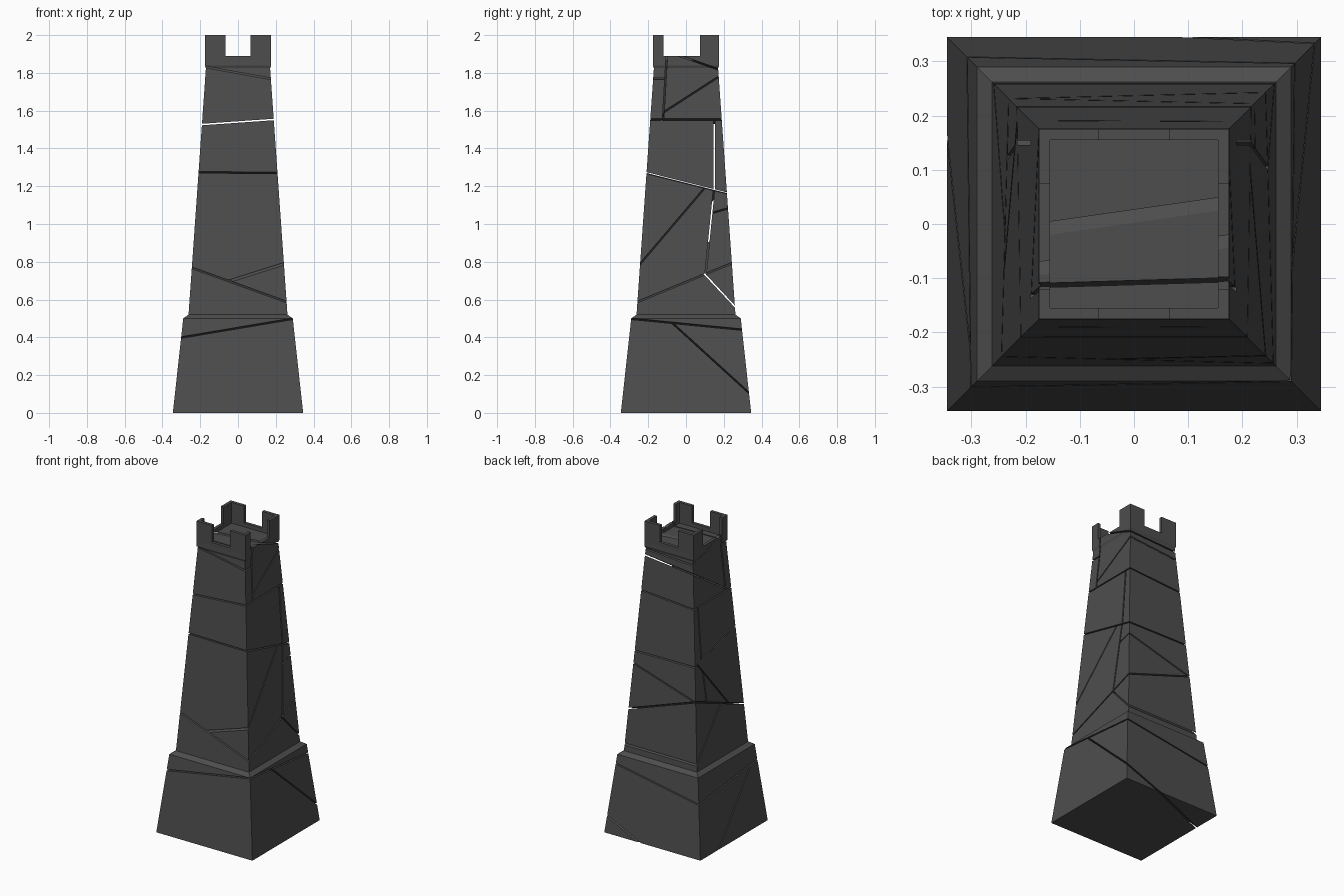
import bpy, bmesh
from mathutils import Vector

if "Cube" in bpy.data.objects:
    bpy.data.objects.remove(bpy.data.objects["Cube"])

GAP = 0.004

stone = bpy.data.materials.new("dark_stone")
stone.diffuse_color = (0.075, 0.075, 0.075, 1)
stone.use_nodes = True
stone.node_tree.nodes["Principled BSDF"].inputs["Base Color"].default_value = stone.diffuse_color


def add_rings(bm, rings):
    """Square rings (half width, z) skinned into a closed solid."""
    loops = [[bm.verts.new((sx * h, sy * h, z)) for sx, sy in
              ((-1, -1), (1, -1), (1, 1), (-1, 1))] for h, z in rings]
    for a, b in zip(loops, loops[1:]):
        for i in range(4):
            j = (i + 1) % 4
            bm.faces.new((a[i], a[j], b[j], b[i]))
    bm.faces.new(loops[0][::-1])
    bm.faces.new(loops[-1])


def add_prism(bm, pts, z0, z1):
    """Extruded outline with corners pts, from z0 to z1."""
    lo = [bm.verts.new((x, y, z0)) for x, y in pts]
    hi = [bm.verts.new((x, y, z1)) for x, y in pts]
    n = len(pts)
    faces = [bm.faces.new(lo[::-1]), bm.faces.new(hi)]
    for i in range(n):
        j = (i + 1) % n
        faces.append(bm.faces.new((lo[i], lo[j], hi[j], hi[i])))
    bmesh.ops.recalc_face_normals(bm, faces=faces)


def slab(a, b, c):
    """Plane z = a + b*x + c*y."""
    return Vector((-b, -c, 1)), a


def upright(a, b, c):
    """Plane y = a + b*x + c*z."""
    return Vector((-b, 1, -c)), a


def half(bm, n, d, side):
    """Keep one side of a plane, leaving a crack, and cap the cut."""
    n, length = n.normalized(), n.length
    co = n * (d / length + side * GAP)
    geom = bm.verts[:] + bm.edges[:] + bm.faces[:]
    bmesh.ops.bisect_plane(bm, geom=geom, dist=1e-5, plane_co=co, plane_no=n,
                           clear_inner=side > 0, clear_outer=side < 0)
    open_edges = [e for e in bm.edges if e.is_boundary]
    if open_edges:
        bmesh.ops.holes_fill(bm, edges=open_edges, sides=0)
    return bm


pieces = {}


def crack(name, other, plane):
    """Split a piece: the lower/front part keeps its name."""
    src = pieces[name]
    pieces[other] = half(src.copy(), *plane, 1)
    half(src, *plane, -1)


# Tapered body on a wider plinth
tower = bmesh.new()
add_rings(tower, [(0.345, 0), (0.29, 0.5), (0.262, 0.52), (0.17, 1.825),
                  (0.176, 1.84), (0.175, 1.865)])

# Thin parapet wall and L-shaped corner merlons
R, T = 0.175, 0.02
for s in (-1, 1):
    add_prism(tower, [(-R, s * R), (R, s * R), (R, s * (R - T)), (-R, s * (R - T))], 1.865, 1.89)
    add_prism(tower, [(s * R, T - R), (s * R, R - T), (s * (R - T), R - T), (s * (R - T), T - R)],
              1.865, 1.89)
    for t, leg in ((-1, 0.055), (1, 0.1)):
        add_prism(tower, [(s * R, t * R), (s * (R - 0.11), t * R), (s * (R - 0.11), t * (R - T)),
                          (s * (R - T), t * (R - T)), (s * (R - T), t * (R - leg)),
                          (s * R, t * (R - leg))], 1.89, 2.0)

# Break the tower into shards along the cracks
pieces["plinth"] = tower
crack("plinth", "upper_shaft", slab(1.22, -0.01, -0.25))
crack("plinth", "shaft_foot", slab(0.42, 0.17, -0.1))
crack("plinth", "plinth_back_corner", slab(0.29, 0.4, -0.95))
crack("shaft_foot", "middle_shaft", slab(0.78, -0.35, 0.4))
crack("shaft_foot", "shaft_foot_back", slab(0.84, 0.0, -1.07))
crack("middle_shaft", "middle_shaft_front", slab(1.01, 0.29, 1.2))
crack("middle_shaft", "middle_shaft_back", upright(0.03, 0.0, 0.1))
crack("middle_shaft_back", "middle_shaft_back_top", slab(0.95, 0.3, 0.3))
crack("upper_shaft", "crown", slab(1.54, 0.07, 0.0))
crack("upper_shaft", "upper_shaft_back", upright(0.15, 0.0, 0.0))
crack("crown", "crown_back", upright(-0.22, 0.03, 0.06))
crack("crown", "front_battlement", slab(1.80, -0.18, 0.0))
crack("crown_back", "crown_core", slab(1.65, 0.1, 0.65))
crack("crown_core", "rear_battlement", slab(1.87, 0.05, -0.35))

for name, bm in pieces.items():
    bmesh.ops.recalc_face_normals(bm, faces=bm.faces[:])
    mesh = bpy.data.meshes.new(name)
    bm.to_mesh(mesh)
    bm.free()
    mesh.materials.append(stone)
    bpy.context.collection.objects.link(bpy.data.objects.new(name, mesh))
